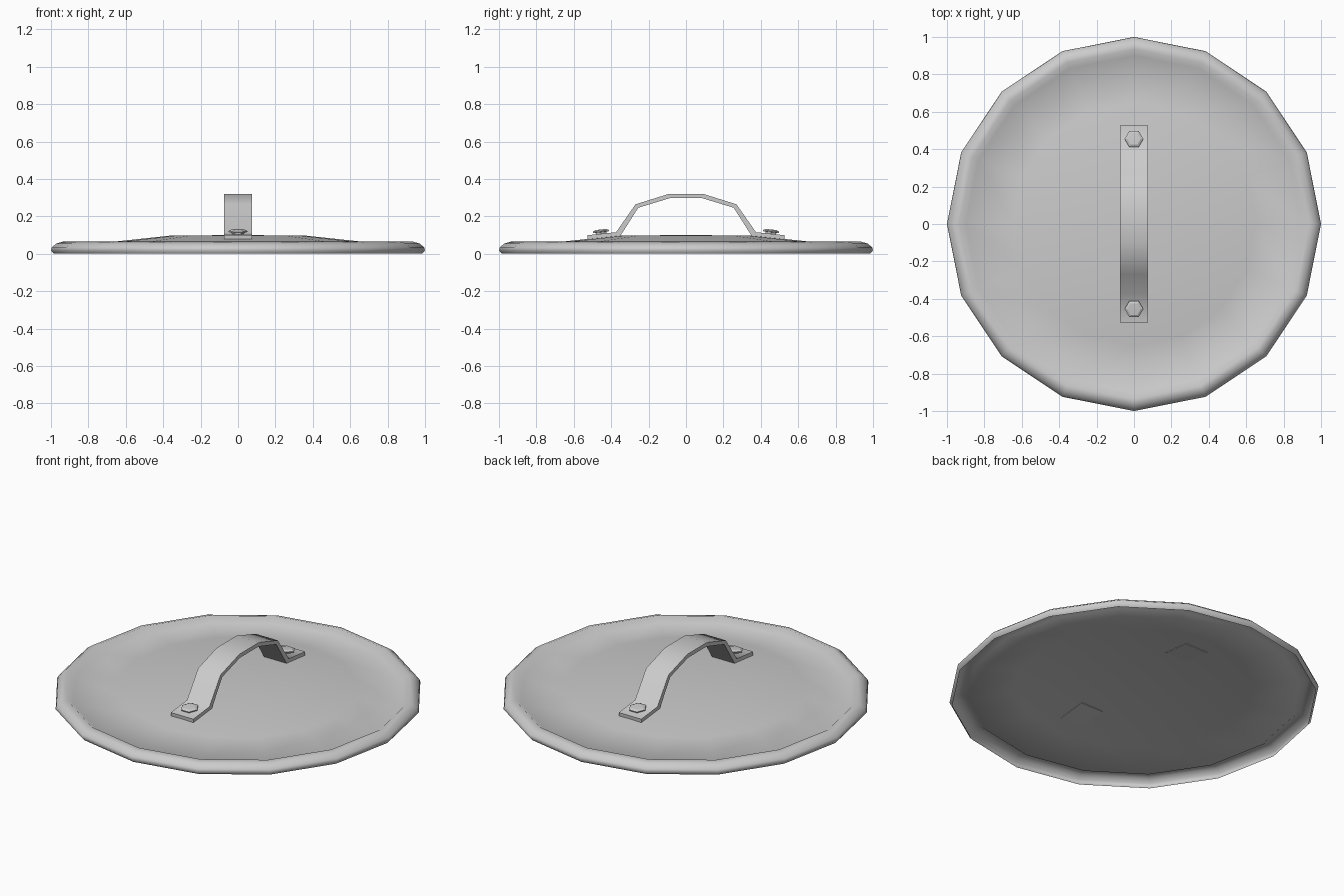
import bpy, bmesh, math
from mathutils import Matrix, Vector

if "Cube" in bpy.data.objects:
    bpy.data.objects.remove(bpy.data.objects["Cube"])


def lathe(name, profile, sides, smooth, matrix=Matrix()):
    """Revolve (radius, z) points around z; radius 0 at the end closes the top."""
    bm = bmesh.new()
    rings = []
    for r, z in profile:
        if r == 0:
            rings.append([bm.verts.new((0, 0, z))] * sides)
        else:
            rings.append([bm.verts.new((r * math.cos(2 * math.pi * i / sides),
                                        r * math.sin(2 * math.pi * i / sides), z))
                          for i in range(sides)])
    for a, b in zip(rings, rings[1:]):
        for i in range(sides):
            j = (i + 1) % sides
            quad = [a[i], a[j], b[j], b[i]]
            bm.faces.new(list(dict.fromkeys(quad)))
    bm.transform(matrix)
    return finish(name, bm, smooth)


def finish(name, bm, smooth):
    mesh = bpy.data.meshes.new(name)
    bm.to_mesh(mesh)
    bm.free()
    obj = bpy.data.objects.new(name, mesh)
    bpy.context.collection.objects.link(obj)
    for p in mesh.polygons:
        p.use_smooth = smooth
    return obj


# Lid: open thin shell with rolled rim, shallow gutter and low dome
lathe("lid", [(0.985, 0.0), (1.0, 0.018), (0.995, 0.035), (0.97, 0.055),
              (0.935, 0.065), (0.90, 0.038), (0.65, 0.066), (0.36, 0.097),
              (0, 0.1)], 16, True)

# Handle: bent strap, half outline in (y, z) mirrored to the other side
outer = [(0.527, 0.099), (0.374, 0.115), (0.27, 0.264), (0.092, 0.32)]
inner = [(0.525, 0.075), (0.352, 0.094), (0.255, 0.246), (0.087, 0.297)]
outer += [(-y, z) for y, z in reversed(outer)]
inner += [(-y, z) for y, z in reversed(inner)]
bm = bmesh.new()
w = 0.074
sections = [[bm.verts.new(c) for c in ((w, *o), (-w, *o), (-w, *i), (w, *i))]
            for o, i in zip(outer, inner)]
for a, b in zip(sections, sections[1:]):
    for k in range(4):
        n = (k + 1) % 4
        bm.faces.new((a[k], a[n], b[n], b[k]))
bm.faces.new(sections[0])
bm.faces.new(sections[-1])
bmesh.ops.recalc_face_normals(bm, faces=bm.faces)
handle = finish("handle", bm, False)
bpy.context.view_layer.objects.active = handle
handle.select_set(True)
bpy.ops.object.shade_smooth_by_angle(angle=math.radians(50))
handle.select_set(False)

# Rivets: hexagonal heads on the sloping feet
for side, label in ((-1, "front"), (1, "back")):
    m = (Matrix.Translation((0, side * 0.453, 0.105))
         @ Matrix.Rotation(-side * 0.11, 4, 'X'))
    lathe(label + "_rivet", [(0.032, -0.005), (0.034, 0.010), (0.050, 0.011),
                             (0.050, 0.017), (0.036, 0.024), (0, 0.025)],
          6, False, m)
